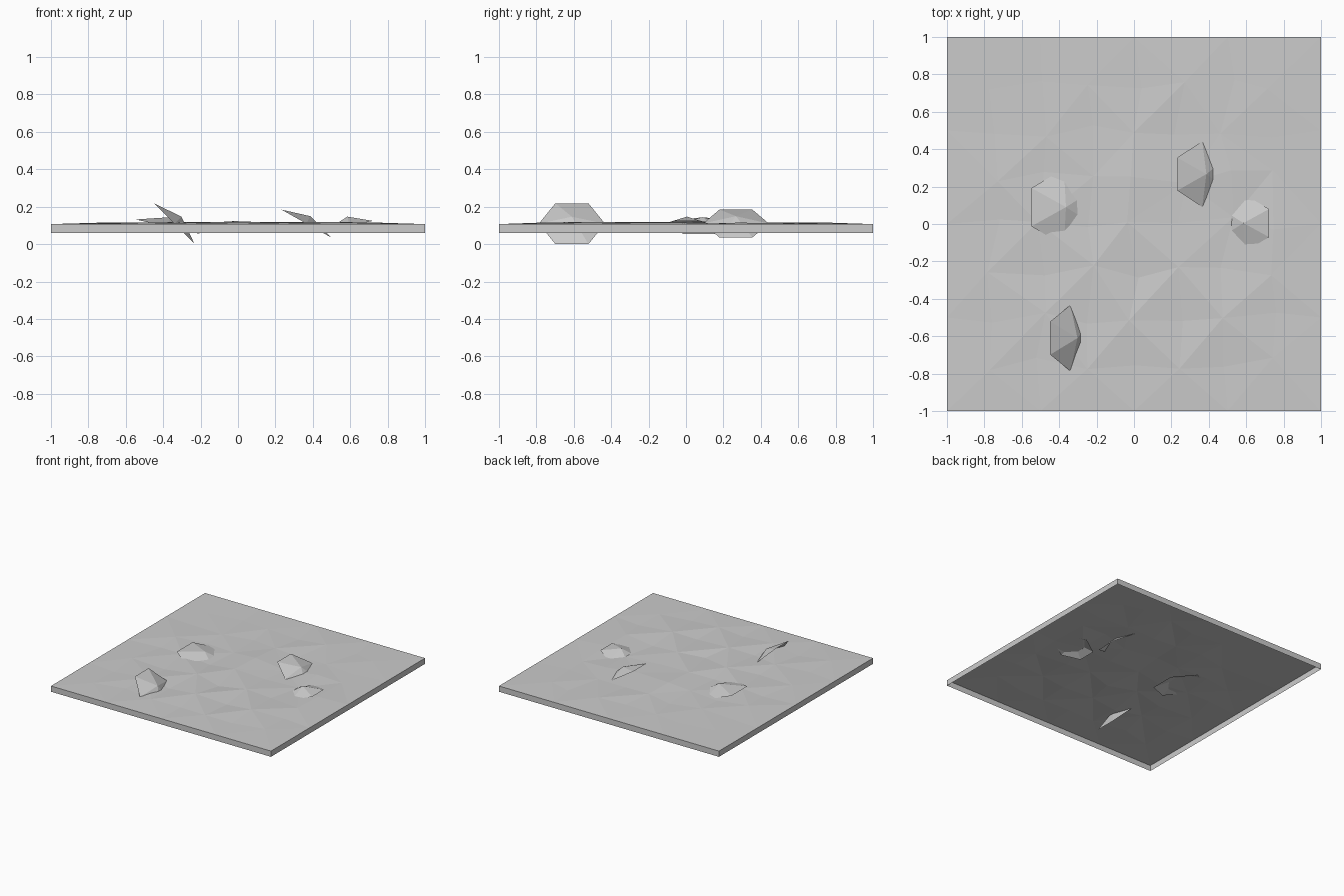
import bpy, bmesh, math, random
from mathutils import Matrix, Vector

random.seed(4)
cube = bpy.data.objects.get("Cube")
if cube:
    bpy.data.objects.remove(cube, do_unlink=True)

TOP, BOTTOM = 0.107, 0.06      # ground level and lower edge of the skirt
N, STEP = 8, 0.25              # grid cells per side and cell size

grey = bpy.data.materials.new("stone_grey")
grey.use_nodes = True
grey.diffuse_color = (0.6, 0.6, 0.6, 1)
shader = grey.node_tree.nodes["Principled BSDF"]
shader.inputs["Base Color"].default_value = grey.diffuse_color
shader.inputs["Roughness"].default_value = 0.9


def finish(bm, name):
    mesh = bpy.data.meshes.new(name)
    bm.to_mesh(mesh)
    bm.free()
    mesh.materials.append(grey)
    obj = bpy.data.objects.new(name, mesh)
    bpy.context.collection.objects.link(obj)
    return obj


# Uneven ground: bump heights, back row first, in small steps
bumps = ["0010201",
         "0102010",
         "2014120",
         "0203102",
         "1030302",
         "0203030",
         "1020201"]


def ground_point(i, j):
    x, y, z = i * STEP - 1, j * STEP - 1, TOP
    if 0 < i < N and 0 < j < N:
        x += random.uniform(-0.04, 0.04)
        y += random.uniform(-0.04, 0.04)
        z += 0.004 * int(bumps[N - 1 - j][i - 1])
    return Vector((x, y, z))


bm = bmesh.new()
grid = [[bm.verts.new(ground_point(i, j)) for j in range(N + 1)] for i in range(N + 1)]
for i in range(N):
    for j in range(N):
        a, b, c, d = grid[i][j], grid[i + 1][j], grid[i + 1][j + 1], grid[i][j + 1]
        # alternate the diagonals so the facets form diamonds
        triangles = ((a, b, c), (a, c, d)) if (i + j) % 2 == 0 else ((a, b, d), (b, c, d))
        for tri in triangles:
            bm.faces.new(tri)

# Skirt around the rim, open underneath
rim = [e for e in bm.edges if e.is_boundary]
skirt = bmesh.ops.extrude_edge_only(bm, edges=rim)["geom"]
for v in skirt:
    if isinstance(v, bmesh.types.BMVert):
        v.co.z = BOTTOM
bmesh.ops.recalc_face_normals(bm, faces=bm.faces)
finish(bm, "ground_tile")


# Rocks: shallow six-sided shells, tilted into the ground
def rock(name, centre, radius, tilt, height):
    bm = bmesh.new()
    bmesh.ops.create_cone(bm, cap_ends=False, segments=6, radius1=radius, radius2=0,
                          depth=height, matrix=Matrix.Translation((0, 0, height / 2)))
    bmesh.ops.remove_doubles(bm, verts=bm.verts, dist=0.001)
    # put a flat side of the hexagon toward x
    corner = max(bm.verts, key=lambda v: v.co.xy.length).co
    turn = math.pi / 2 - math.atan2(corner.y, corner.x)
    place = (Matrix.Translation(centre) @ Matrix.Rotation(tilt, 4, "Y")
             @ Matrix.Rotation(turn, 4, "Z"))
    bm.transform(place)
    finish(bm, name)


rock("front_rock", (-0.34, -0.61, 0.109), 0.177, 0.79, 0.053)
rock("wide_rock", (-0.375, 0.09, 0.093), 0.205, 0.22, 0.052)
rock("back_rock", (0.365, 0.267, 0.11), 0.176, 0.51, 0.045)
rock("small_rock", (0.595, 0.005, 0.098), 0.15, -0.2, 0.05)
